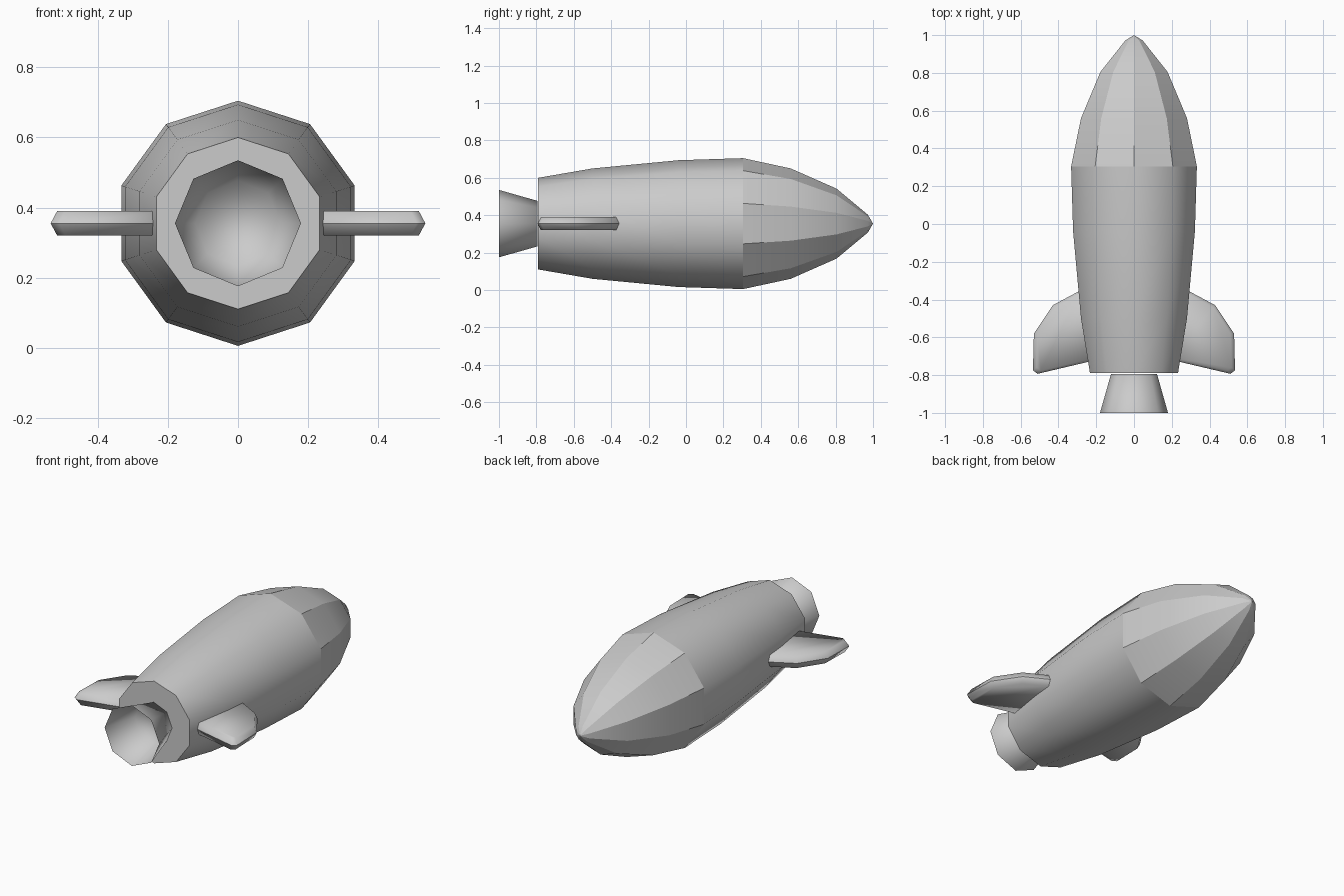
import bpy, bmesh, math

if "Cube" in bpy.data.objects:
    bpy.data.objects.remove(bpy.data.objects["Cube"])

AXIS_Z = 0.355

grey = bpy.data.materials.new("plain_grey")
grey.diffuse_color = (0.6, 0.6, 0.6, 1)
grey.use_nodes = True
grey.node_tree.nodes["Principled BSDF"].inputs["Base Color"].default_value = grey.diffuse_color


def finish(name, bm):
    for f in bm.faces:
        f.smooth = True
    me = bpy.data.meshes.new(name)
    bm.to_mesh(me)
    bm.free()
    me.materials.append(grey)
    ob = bpy.data.objects.new(name, me)
    bpy.context.collection.objects.link(ob)
    return ob


def lathe(bm, profile, sides):
    """Rings of (y, radius) around the long axis, first corner pointing up."""
    rings = []
    for y, r in profile:
        if r == 0:
            rings.append([bm.verts.new((0, y, AXIS_Z))])
            continue
        angles = [2 * math.pi * i / sides for i in range(sides)]
        rings.append([bm.verts.new((r * math.sin(a), y, AXIS_Z + r * math.cos(a)))
                      for a in angles])
    for a, b in zip(rings, rings[1:]):
        for i in range(sides):
            j = (i + 1) % sides
            if len(b) == 1:
                bm.faces.new((a[i], a[j], b[0]))
            else:
                bm.faces.new((a[i], a[j], b[j], b[i]))
    return rings


# Hull: smooth ten-sided barrel with a flat rear plate
bm = bmesh.new()
rings = lathe(bm, [(-0.79, 0.245), (-0.5, 0.295), (-0.04, 0.339), (0.305, 0.35)], 10)
rear = bm.faces.new(rings[0])
for e in rear.edges:
    e.smooth = False
bmesh.ops.recalc_face_normals(bm, faces=bm.faces)
if rear.normal.y > 0:
    bmesh.ops.reverse_faces(bm, faces=bm.faces)
finish("hull", bm)

# Nose: same ten sides, creased along its length
bm = bmesh.new()
lathe(bm, [(0.305, 0.35), (0.56, 0.295), (0.805, 0.187), (0.972, 0.048), (1.0, 0)], 10)
for e in bm.edges:
    if abs(e.verts[0].co.y - e.verts[1].co.y) > 0.001:
        e.smooth = False
bm.normal_update()
if sum(f.normal.y for f in bm.faces) < 0:
    bmesh.ops.reverse_faces(bm, faces=bm.faces)
finish("nose", bm)

# Nozzle: thin eight-sided bell, open at the rear and closed at the throat
bm = bmesh.new()
rings = lathe(bm, [(-1.0, 0.18), (-0.795, 0.122)], 8)
bm.faces.new(rings[1])
bmesh.ops.recalc_face_normals(bm, faces=bm.faces)
finish("nozzle", bm)

# Fins: bevelled plates, widest at mid thickness
OUTLINE = [(0.2, -0.31), (0.29, -0.355), (0.43, -0.43), (0.53, -0.58),
           (0.535, -0.775), (0.51, -0.793), (0.2, -0.72)]
for name, side in (("right_fin", 1), ("left_fin", -1)):
    bm = bmesh.new()
    cx, cy = 0.3, -0.58
    layers = []
    for dz, k in ((-0.035, 0.92), (0, 1), (0.035, 0.92)):
        layers.append([bm.verts.new((side * (cx + (x - cx) * k), cy + (y - cy) * k, AXIS_Z + dz))
                       for x, y in OUTLINE])
    n = len(OUTLINE)
    for a, b in zip(layers, layers[1:]):
        for i in range(n):
            j = (i + 1) % n
            bm.faces.new((a[i], a[j], b[j], b[i]))
    bm.faces.new(layers[0])
    bm.faces.new(layers[2])
    bmesh.ops.recalc_face_normals(bm, faces=bm.faces)
    # crisp line around the rim
    for i in range(n):
        bm.edges.get((layers[1][i], layers[1][(i + 1) % n])).smooth = False
    finish(name, bm)
